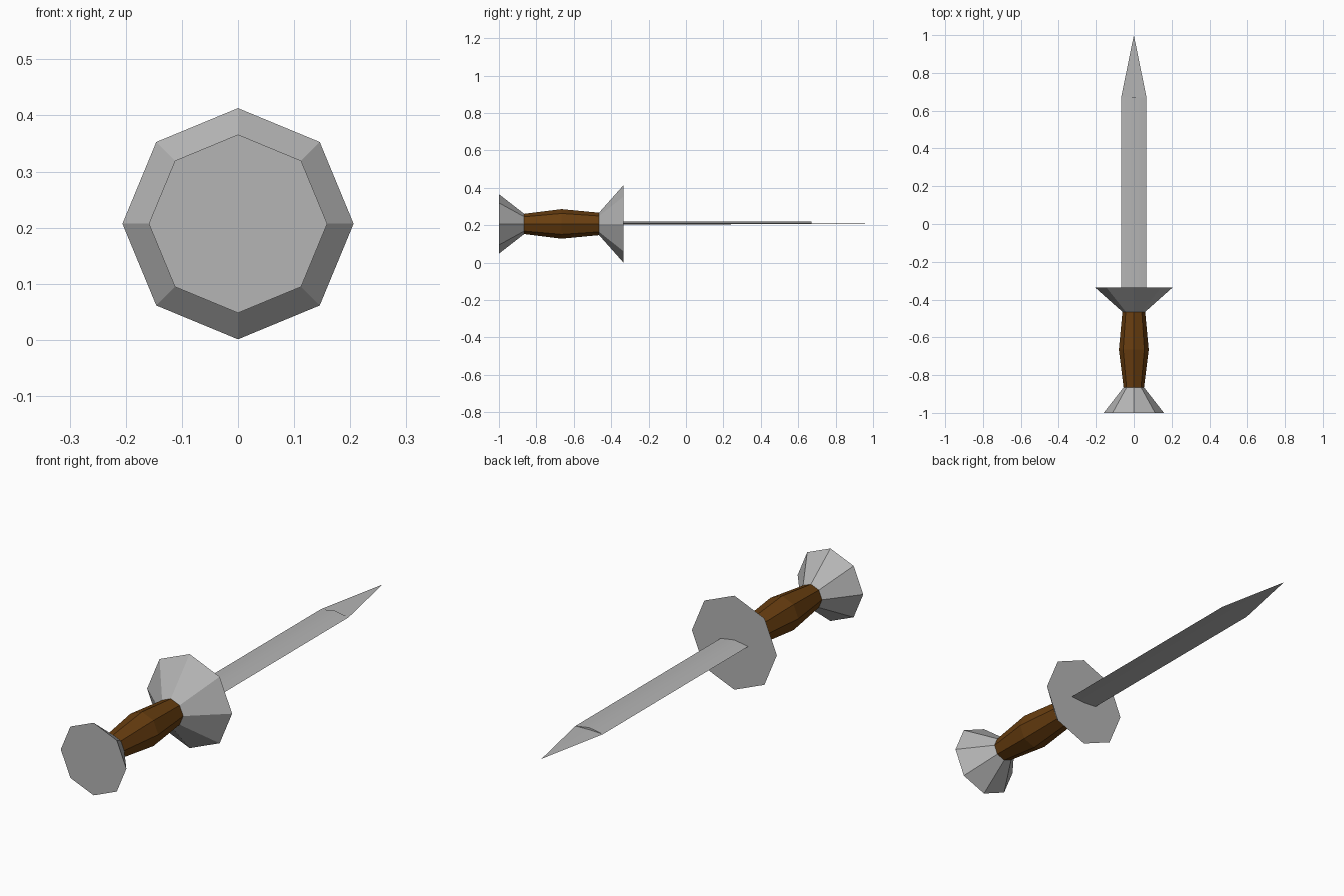
import bpy
import bmesh
from math import cos, sin, tau

cube = bpy.data.objects.get("Cube")
if cube:
    bpy.data.objects.remove(cube, do_unlink=True)

AXIS_Z = 0.207
SIDES = 8


def material(name, rgb):
    mat = bpy.data.materials.new(name)
    mat.use_nodes = True
    colour = (*rgb, 1.0)
    mat.diffuse_color = colour
    mat.node_tree.nodes["Principled BSDF"].inputs["Base Color"].default_value = colour
    return mat


def loft(name, sections, mat):
    """Skin equal-sized cross-sections and cap both ends."""
    bm = bmesh.new()
    rings = [[bm.verts.new(p) for p in section] for section in sections]
    for a, b in zip(rings, rings[1:]):
        for i in range(len(a)):
            j = (i + 1) % len(a)
            bm.faces.new((a[i], a[j], b[j], b[i]))
    bm.faces.new(rings[0])
    bm.faces.new(rings[-1])
    bmesh.ops.remove_doubles(bm, verts=bm.verts, dist=0.0005)
    bmesh.ops.recalc_face_normals(bm, faces=bm.faces)
    mesh = bpy.data.meshes.new(name)
    bm.to_mesh(mesh)
    bm.free()
    mesh.materials.append(mat)
    obj = bpy.data.objects.new(name, mesh)
    bpy.context.collection.objects.link(obj)
    return obj


def octagon(y, radius):
    angles = [tau * i / SIDES for i in range(SIDES)]
    return [(radius * cos(a), y, AXIS_Z + radius * sin(a)) for a in angles]


def diamond(y, half_width, top, bottom):
    z = AXIS_Z + 0.001
    return [(half_width, y, z), (0, y, z + top), (-half_width, y, z), (0, y, z - bottom)]


steel = material("steel grey", (0.46, 0.46, 0.46))
wood = material("brown grip", (0.14, 0.048, 0.005))

# Hilt: flared pommel, swollen grip and flared guard
loft("pommel", [octagon(-1.0, 0.159), octagon(-0.865, 0.054)], steel)
loft("grip", [octagon(-0.865, 0.054), octagon(-0.665, 0.079), octagon(-0.465, 0.06)], wood)
loft("guard", [octagon(-0.465, 0.06), octagon(-0.335, 0.206)], steel)

# Thin blade with a shallow ridge, tapering to a point
blade = loft("blade", [diamond(-0.337, 0.067, 0.011, 0.005),
                       diamond(0.67, 0.067, 0.011, 0.005),
                       diamond(1.0, 0, 0, 0)][:2], steel)
bm = bmesh.new()
bm.from_mesh(blade.data)
end = max(bm.faces, key=lambda f: f.calc_center_median().y)
bmesh.ops.poke(bm, faces=[end])
tip = max(bm.verts, key=lambda v: len(v.link_edges) if v.co.y > 0.6 and abs(v.co.x) < 0.01
          and abs(v.co.z - AXIS_Z) < 0.0045 else 0)
tip.co = (0, 1.0, AXIS_Z + 0.001)
bm.to_mesh(blade.data)
bm.free()

bpy.ops.object.select_all(action="DESELECT")
blade.select_set(True)
bpy.context.view_layer.objects.active = blade
bpy.ops.object.shade_smooth_by_angle(angle=0.5)
